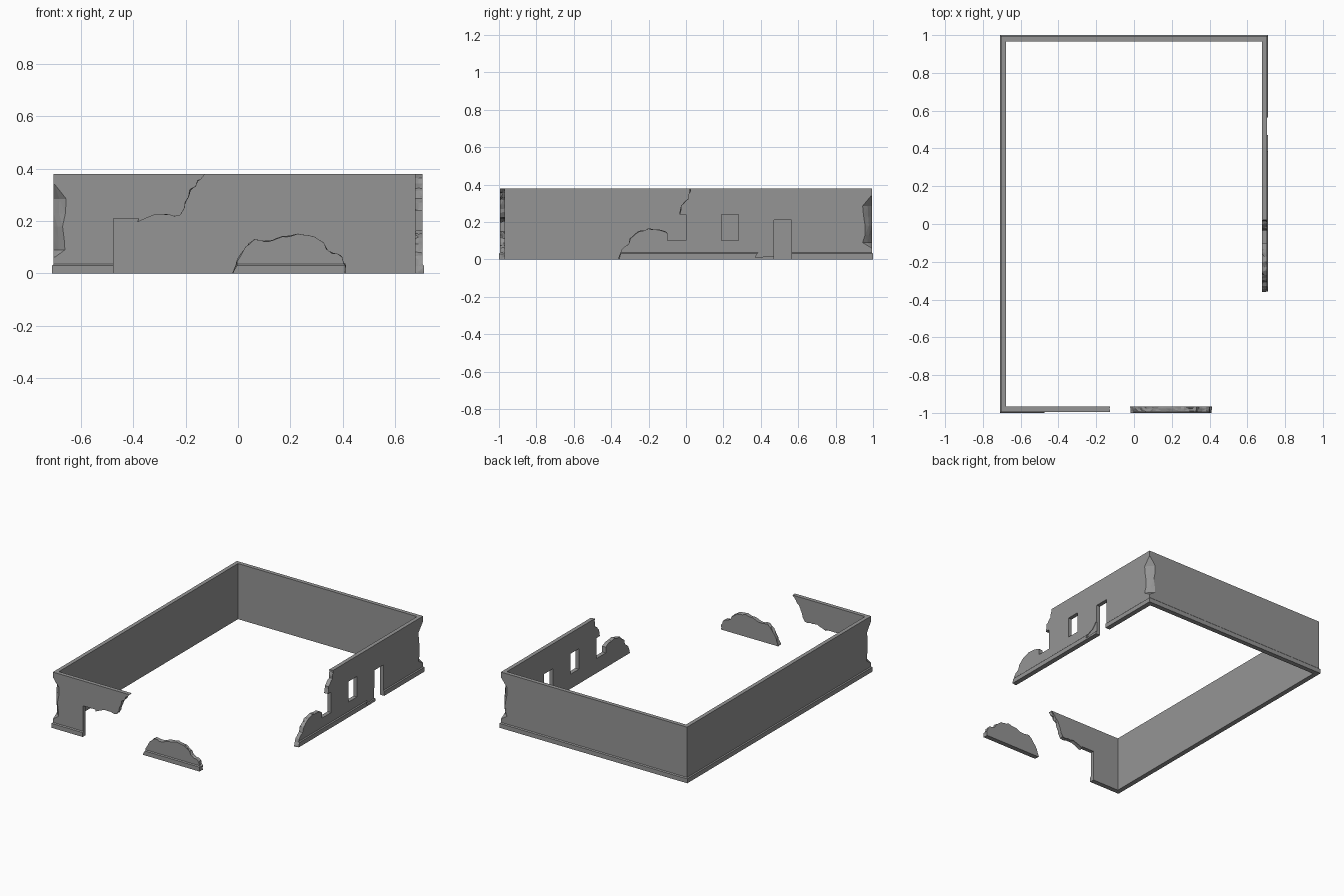
import bpy, bmesh, random
from mathutils import Vector

random.seed(4)
if "Cube" in bpy.data.objects:
    bpy.data.objects.remove(bpy.data.objects["Cube"])

stone = bpy.data.materials.new("grey stone")
stone.use_nodes = True
stone.diffuse_color = (0.3, 0.3, 0.3, 1)
stone.node_tree.nodes["Principled BSDF"].inputs["Base Color"].default_value = (0.3, 0.3, 0.3, 1)

HX, HY, H = 0.71, 1.0, 0.38     # plinth half sizes and wall height
STEP, INNER = 0.006, 0.033      # wall set back from plinth, inner face set back


def loft(name, rings, closed=False):
    """Skin equal-length rings; cap the ends, or join last ring to first."""
    bm = bmesh.new()
    loops = [[bm.verts.new(p) for p in ring] for ring in rings]
    pairs = list(zip(loops, loops[1:]))
    if closed:
        pairs.append((loops[-1], loops[0]))
    else:
        bm.faces.new(loops[0])
        bm.faces.new(loops[-1])
    for a, b in pairs:
        for i in range(len(a)):
            j = (i + 1) % len(a)
            bm.faces.new((a[i], a[j], b[j], b[i]))
    if not closed:
        bmesh.ops.triangulate(bm, faces=bm.faces[:])
    bmesh.ops.recalc_face_normals(bm, faces=bm.faces[:])
    mesh = bpy.data.meshes.new(name)
    bm.to_mesh(mesh)
    bm.free()
    mesh.materials.append(stone)
    obj = bpy.data.objects.new(name, mesh)
    bpy.context.collection.objects.link(obj)
    return obj


def rectangle(inset, z):
    x, y = HX - inset, HY - inset
    return [(-x, -y, z), (x, -y, z), (x, y, z), (-x, y, z)]


def clean(points):
    return [(Vector(p), 0) for p in points]


def ragged(points, rough=0.004):
    """Break a path into short uneven steps, marked to vary with depth."""
    pts = [Vector(p) for p in points]
    out = []
    for a, b in zip(pts, pts[1:]):
        n = max(1, round((b - a).length / 0.022))
        for i in range(n):
            shake = Vector((random.uniform(-1, 1), random.uniform(-1, 1))) * rough * (i > 0)
            out.append((a.lerp(b, i / n) + shake, rough))
    return out + [(pts[-1], rough)]


def cutter(name, outline, depths, along):
    """Prism through a wall: outline is in elevation, depths run along x or y."""
    rings = []
    for d in depths:
        ring = []
        for p, rough in outline:
            u = p.x + random.uniform(-rough, rough)
            z = p.y + random.uniform(-rough, rough)
            ring.append((d, u, z) if along == 'x' else (u, d, z))
        rings.append(ring)
    return loft(name, rings)


def opening(name, y0, y1, z0, z1):
    return cutter(name, clean([(y0, z0), (y1, z0), (y1, z1), (y0, z1)]), (0.6, 0.8), 'x')


# Whole rectangular wall with a stepped plinth
walls = loft("ruined_walls", [rectangle(0, 0), rectangle(0, 0.03), rectangle(STEP, 0.036),
                              rectangle(STEP, H), rectangle(INNER, H), rectangle(INNER, 0)],
             closed=True)

# Front breach: doorway, broken lintel, and the outline of the remaining fragment
lintel_break = [(-0.38, 0.20), (-0.35, 0.212), (-0.31, 0.227), (-0.22, 0.224),
                (-0.20, 0.27), (-0.18, 0.32), (-0.13, 0.382)]
fragment_top = [(0.41, 0.005), (0.40, 0.06), (0.34, 0.09), (0.33, 0.115), (0.29, 0.14),
                (0.23, 0.149), (0.17, 0.142), (0.12, 0.125), (0.06, 0.13), (0.03, 0.10),
                (0.0, 0.05), (-0.02, 0.005)]
front_outline = (clean([(-0.475, -0.1), (-0.475, 0.21), (-0.38, 0.21)]) + ragged(lintel_break)
                 + clean([(-0.12, 0.5), (1, 0.5), (1, -0.1), (0.412, -0.1)])
                 + ragged(fragment_top) + clean([(-0.024, -0.1)]))
cutters = [cutter("front_breach", front_outline, (-1.02, -0.99, -0.978, -0.96, -0.94), 'y')]

# Side breach: low broken stub, half window and the broken upper edge
low_break = [(-0.358, 0.005), (-0.345, 0.05), (-0.31, 0.08), (-0.30, 0.11), (-0.25, 0.15),
             (-0.20, 0.163), (-0.15, 0.157), (-0.105, 0.147)]
high_break = [(-0.035, 0.245), (-0.03, 0.285), (0.015, 0.325), (0.02, 0.382)]
side_outline = (clean([(-1.1, -0.1), (-0.362, -0.1)]) + ragged(low_break)
                + clean([(-0.1, 0.14), (-0.1, 0.10), (0, 0.10), (0, 0.24), (-0.035, 0.24)])
                + ragged(high_break) + clean([(0.02, 0.5), (-1.1, 0.5)]))
cutters.append(cutter("side_breach", side_outline, (0.65, 0.672, 0.69, 0.71, 0.74), 'x'))

# Window and doorway in the side wall, and the chipped plinth beside the door
cutters.append(opening("side_window", 0.19, 0.28, 0.10, 0.24))
cutters.append(opening("side_door", 0.47, 0.565, -0.1, 0.21))
chip = [(0.37, 0.01), (0.385, 0.036), (0.43, 0.055), (0.46, 0.09), (0.48, 0.085), (0.48, 0.02)]
cutters.append(cutter("plinth_chip", clean(chip), (0.7005, 0.75), 'x'))

# Gouged vertical corners
gouge = [(0.062, 0.004), (0.09, 0.046), (0.13, 0.04), (0.18, 0.037), (0.23, 0.042),
         (0.285, 0.046), (0.34, 0.004)]
for name, sx, sy in (("front_corner_gouge", -1, -1), ("back_corner_gouge", 1, 1)):
    cx, cy = sx * (HX - STEP), sy * (HY - STEP)
    rings = []
    for z, w in gouge:
        a, b = (w * random.uniform(0.9, 1.1) for _ in range(2))
        rings.append([(cx - a * sx, cy, z), (cx - 0.45 * a * sx, cy - 0.45 * b * sy, z),
                      (cx, cy - b * sy, z), (cx + a * sx, cy, z), (cx, cy + b * sy, z)])
    cutters.append(loft(name, rings))

# Carve the walls, then drop the cutters
bpy.context.view_layer.objects.active = walls
walls.select_set(True)
for c in cutters:
    c.hide_render = True
    mod = walls.modifiers.new(c.name, 'BOOLEAN')
    mod.operation, mod.solver, mod.object = 'DIFFERENCE', 'EXACT', c
    bpy.ops.object.modifier_apply(modifier=mod.name)
    bpy.data.objects.remove(c)

# Split off the free-standing fragment
bpy.ops.object.mode_set(mode='EDIT')
bpy.ops.mesh.select_all(action='SELECT')
bpy.ops.mesh.separate(type='LOOSE')
bpy.ops.object.mode_set(mode='OBJECT')
for part in list(bpy.context.selected_objects):
    part.name = "main_walls" if part.dimensions.y > 1 else "front_fragment"
